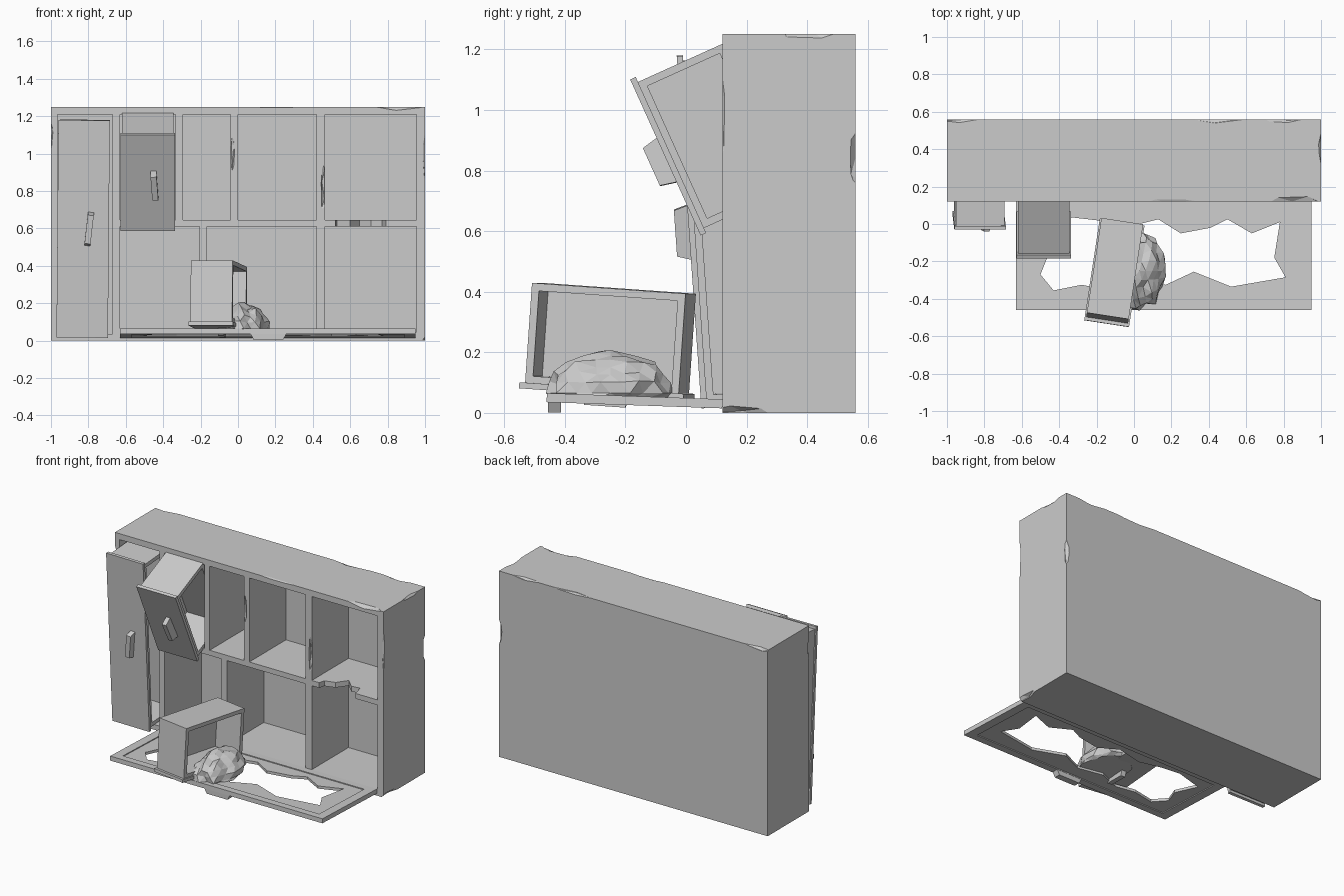
import bpy, bmesh, math, random
from mathutils import Matrix, Vector, noise

if "Cube" in bpy.data.objects:
    bpy.data.objects.remove(bpy.data.objects["Cube"])

random.seed(4)


def finish(name, bm):
    bmesh.ops.recalc_face_normals(bm, faces=bm.faces)
    me = bpy.data.meshes.new(name)
    bm.to_mesh(me)
    bm.free()
    ob = bpy.data.objects.new(name, me)
    bpy.context.collection.objects.link(ob)
    return ob


def add_box(bm, x0, x1, y0, y1, z0, z1, mat=Matrix()):
    m = mat @ Matrix.Translation(((x0 + x1) / 2, (y0 + y1) / 2, (z0 + z1) / 2))
    m = m @ Matrix.Diagonal((x1 - x0, y1 - y0, z1 - z0, 1))
    bmesh.ops.create_cube(bm, size=1, matrix=m)


def prism(bm, pts, z0, z1, mat=Matrix()):
    f = bm.faces.new([bm.verts.new(mat @ Vector((x, y, z0))) for x, y in pts])
    r = bmesh.ops.extrude_face_region(bm, geom=[f])
    up = mat.to_3x3() @ Vector((0, 0, z1 - z0))
    bmesh.ops.translate(bm, vec=up, verts=[v for v in r['geom'] if isinstance(v, bmesh.types.BMVert)])


def cut(ob, bm):
    cutter = finish("cutter", bm)
    cutter.hide_render = True
    mod = ob.modifiers.new("cut", 'BOOLEAN')
    mod.operation, mod.solver, mod.object = 'DIFFERENCE', 'EXACT', cutter
    bpy.context.view_layer.objects.active = ob
    bpy.ops.object.modifier_apply(modifier=mod.name)
    bpy.data.objects.remove(cutter)


# Cabinet body with open compartments
bm = bmesh.new()
add_box(bm, -1, 1, 0.12, 0.56, 0, 1.25)
body = finish("cabinet_body", bm)
bm = bmesh.new()
openings = [(-0.965, -0.67, 0.035, 1.21)]
openings += [(a, b, 0.645, 1.21) for a, b in ((-0.63, -0.335), (-0.295, -0.04), (0, 0.42), (0.465, 0.955))]
openings += [(a, b, 0.045, 0.61) for a, b in ((-0.63, -0.205), (-0.165, 0.42), (0.465, 0.955))]
for x0, x1, z0, z1 in openings:
    add_box(bm, x0, x1, 0.0, 0.51, z0, z1)
cut(body, bm)

# Broken bite out of the right shelf
bm = bmesh.new()
prism(bm, [(0.51, 0.08), (0.53, 0.16), (0.6, 0.18), (0.65, 0.25), (0.71, 0.19), (0.77, 0.2), (0.8, 0.08)], 0.59, 0.67)
cut(body, bm)

# Chips along the worn edges: centre and half size
bm = bmesh.new()
chips = [((-0.94, 0.575, 1.265), (0.14, 0.045, 0.035)), ((0.45, 0.575, 1.26), (0.2, 0.04, 0.025)),
         ((0.8, 0.575, 1.26), (0.14, 0.045, 0.025)), ((0.86, 0.11, 1.26), (0.17, 0.045, 0.03)),
         ((0.2, 0.105, 1.26), (0.22, 0.04, 0.02)), ((1.01, 0.105, 1.0), (0.03, 0.03, 0.2)),
         ((1.01, 0.575, 0.84), (0.04, 0.04, 0.12)), ((1.01, 0.41, 1.265), (0.03, 0.12, 0.035)),
         ((1.01, 0.17, -0.01), (0.035, 0.13, 0.04)), ((-1.01, 0.11, 1.1), (0.025, 0.03, 0.1)),
         ((0.457, 0.11, 0.82), (0.016, 0.03, 0.15)), ((-0.03, 0.11, 1.0), (0.014, 0.025, 0.12))]
for c, s in chips:
    m = Matrix.Translation(c) @ Matrix.Diagonal((*s, 1)) @ Matrix.Rotation(random.uniform(0, 3), 4, c)
    bmesh.ops.create_icosphere(bm, subdivisions=1, radius=1, matrix=m)
cut(body, bm)


def handle(name, mat, length, x=0.0, z=0.0, roll=0.0, out=0.045):
    # Chunky bar with its outer rim narrowed
    bm = bmesh.new()
    m = mat @ Matrix.Translation((x, 0, z)) @ Matrix.Rotation(roll, 4, 'Y') @ Matrix.Rotation(math.pi / 2, 4, 'X')
    h = length / 2
    prism(bm, [(-0.016, -h), (0.016, -h), (0.016, h), (-0.016, h)], 0, out, m)
    inv = m.inverted()
    for v in bm.verts:
        p = inv @ v.co
        if p.z > out / 2:
            v.co = m @ Vector((p.x, p.y * 0.85, p.z))
    finish(name, bm)


def drawer(name, mat, w, h, depth, lip=0.018, t=0.025):
    # Front plate plus a box whose open top faces +x
    bm = bmesh.new()
    add_box(bm, -w / 2, w / 2, 0, 0.02, -h / 2, h / 2, mat)
    finish(name + "_front", bm)
    bm = bmesh.new()
    a, b = w / 2 - 0.008, h / 2 - lip
    add_box(bm, -a, a, 0.018, depth, -b, b, mat)
    box = finish(name + "_box", bm)
    bm = bmesh.new()
    add_box(bm, -a + t, a + 0.1, 0.018 + t, depth - t, -b + t, b - t, mat)
    cut(box, bm)


R = Matrix.Rotation
T = Matrix.Translation

# Tall drawer leaning out on the left
m = T((-0.828, 0.01, 0.597)) @ R(math.radians(4), 4, 'X') @ R(math.radians(0.5), 4, 'Y')
drawer("tall_drawer", m, 0.275, 1.165, 0.3)
handle("tall_drawer_handle", m, 0.18, 0.032, 0.0, math.radians(6))

# Upper drawer tipping out
m = T((-0.482, -0.068, 0.843)) @ R(math.radians(24.3), 4, 'X')
drawer("upper_drawer", m, 0.292, 0.565, 0.33)
handle("upper_drawer_handle", m, 0.16, 0.035, -0.01, math.radians(-4), 0.055)

# Fallen drawer lying face down
m = T((-0.105, -0.262, 0.062)) @ R(math.radians(-8.7), 4, 'Z') @ R(math.radians(86), 4, 'X')
drawer("fallen_drawer", m, 0.242, 0.55, 0.35)
handle("fallen_drawer_handle", m, 0.16, 0.02, 0.0, math.radians(5), 0.04)

# Fold-down door: frame, thinner panel and a smashed hole
m = T((0.16, 0.12, 0.03)) @ R(math.radians(-2), 4, 'X')
bm = bmesh.new()
add_box(bm, -0.79, 0.79, -0.58, 0, -0.015, 0.015, m)
door = finish("fold_down_door", bm)
for z0, z1 in ((0.009, 0.05), (-0.05, -0.009)):
    bm = bmesh.new()
    add_box(bm, -0.73, 0.73, -0.53, -0.05, z0, z1, m)
    cut(door, bm)
hole = [(-0.5, -0.27), (-0.43, -0.355), (-0.28, -0.325), (-0.15, -0.35), (0.0, -0.29), (0.17, -0.325),
        (0.32, -0.255), (0.52, -0.335), (0.81, -0.285), (0.75, -0.18), (0.78, 0.01), (0.63, -0.05),
        (0.5, 0.025), (0.41, -0.02), (0.25, -0.05), (0.13, 0.025), (-0.05, -0.02), (-0.2, 0.02),
        (-0.33, 0.035), (-0.52, -0.02), (-0.46, -0.17)]
bm = bmesh.new()
prism(bm, hole, -0.05, 0.15)
cut(door, bm)
bm = bmesh.new()
prism(bm, [(0.065, 0.04), (0.085, 0.002), (0.24, 0.002), (0.26, 0.04)], 0.412, 0.455, R(math.pi / 2, 4, 'X'))
finish("door_handle", bm)

# Faceted heap of debris spilling from the fallen drawer
bm = bmesh.new()
bmesh.ops.create_icosphere(bm, subdivisions=3, radius=1)
for v in bm.verts:
    k = 0.95 + 0.22 * noise.noise(v.co * 2.3) + random.uniform(-0.06, 0.06)
    x, y, z = v.co * k
    v.co = (0.03 + 0.14 * x, -0.25 + 0.21 * y, max(0.05, 0.065 + 0.14 * z))
heap = finish("debris_heap", bm)
